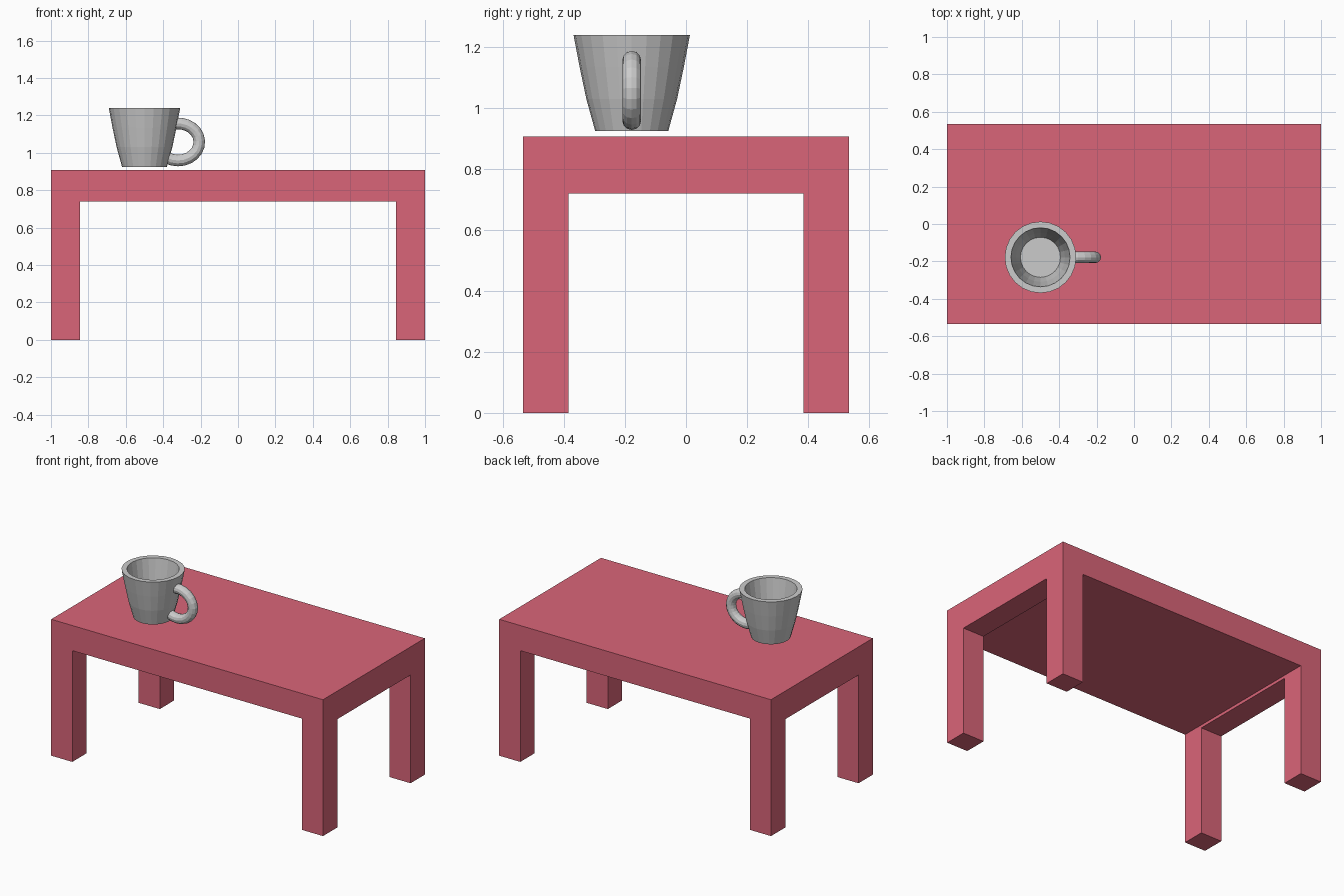
import bpy, bmesh, math
from mathutils import Vector

if "Cube" in bpy.data.objects:
    bpy.data.objects.remove(bpy.data.objects["Cube"])

LEG_X, LEG_Y = 0.845, 0.385          # inner faces of the legs
MUG_X, MUG_Y = -0.50, -0.178


def add_object(name, bm):
    mesh = bpy.data.meshes.new(name)
    bmesh.ops.recalc_face_normals(bm, faces=bm.faces)
    bm.to_mesh(mesh)
    bm.free()
    obj = bpy.data.objects.new(name, mesh)
    bpy.context.collection.objects.link(obj)
    return obj


def extrude_down(bm, level, target, test):
    """Extrude the underside faces at one level that pass the test."""
    faces = []
    for f in bm.faces:
        c = f.calc_center_median()
        if all(abs(v.co.z - level) < 1e-4 for v in f.verts) and test(c):
            faces.append(f)
    geom = bmesh.ops.extrude_face_region(bm, geom=faces)["geom"]
    for v in geom:
        if isinstance(v, bmesh.types.BMVert):
            v.co.z = target
    old = [f for f in faces if f.is_valid]
    if old:
        bmesh.ops.delete(bm, geom=old, context='FACES')


# Table: slab, end rails slightly lower, then four legs
bm = bmesh.new()
bmesh.ops.create_cube(bm, size=1)
for v in bm.verts:
    v.co = Vector((v.co.x * 2, v.co.y * 1.07, 0.74 if v.co.z < 0 else 0.907))
for axis, d in (((1, 0, 0), LEG_X), ((0, 1, 0), LEG_Y)):
    for s in (-1, 1):
        bmesh.ops.bisect_plane(bm, geom=bm.verts[:] + bm.edges[:] + bm.faces[:],
                               plane_co=Vector(axis) * d * s, plane_no=axis)
extrude_down(bm, 0.74, 0.72, lambda c: abs(c.x) > LEG_X)
extrude_down(bm, 0.72, 0.0, lambda c: abs(c.y) > LEG_Y)
bmesh.ops.recalc_face_normals(bm, faces=bm.faces)
bmesh.ops.dissolve_limit(bm, angle_limit=0.01, verts=bm.verts, edges=bm.edges)
table = add_object("table", bm)
red = bpy.data.materials.new("red")
red.diffuse_color = (0.7, 0.13, 0.19, 1)
red.use_nodes = True
red.node_tree.nodes["Principled BSDF"].inputs["Base Color"].default_value = red.diffuse_color
table.data.materials.append(red)

# Mug body: lathed profile with a hollow inside
profile = [(0, 0.925), (0.12, 0.925), (0.149, 1.03), (0.171, 1.135), (0.191, 1.24),
           (0.158, 1.24), (0.131, 1.06), (0.107, 0.955), (0, 0.955)]
bm = bmesh.new()
verts = [bm.verts.new((MUG_X + r, MUG_Y, z)) for r, z in profile]
edges = [bm.edges.new(p) for p in zip(verts, verts[1:])]
bmesh.ops.spin(bm, geom=verts + edges, cent=(MUG_X, MUG_Y, 0), axis=(0, 0, 1),
               angle=math.tau, steps=24)
bmesh.ops.remove_doubles(bm, verts=bm.verts, dist=1e-4)
add_object("mug_body", bm)

# Mug handle: round tube along an open elliptical arc
SEG, SIDES, TUBE = 14, 12, 0.031
bm = bmesh.new()
rings = []
for i in range(SEG + 1):
    a = math.radians(97 - 219 * i / SEG)
    centre = Vector((-0.32 + 0.113 * math.cos(a), MUG_Y, 1.058 + 0.099 * math.sin(a)))
    out = Vector((math.cos(a) / 0.113, 0, math.sin(a) / 0.099)).normalized()
    ring = []
    for j in range(SIDES):
        t = math.tau * j / SIDES
        ring.append(bm.verts.new(centre + TUBE * (out * math.cos(t) + Vector((0, math.sin(t), 0)))))
    rings.append(ring)
for r0, r1 in zip(rings, rings[1:]):
    for j in range(SIDES):
        k = (j + 1) % SIDES
        bm.faces.new((r0[j], r0[k], r1[k], r1[j]))
bm.faces.new(rings[0])
bm.faces.new(rings[-1])
add_object("mug_handle", bm)
